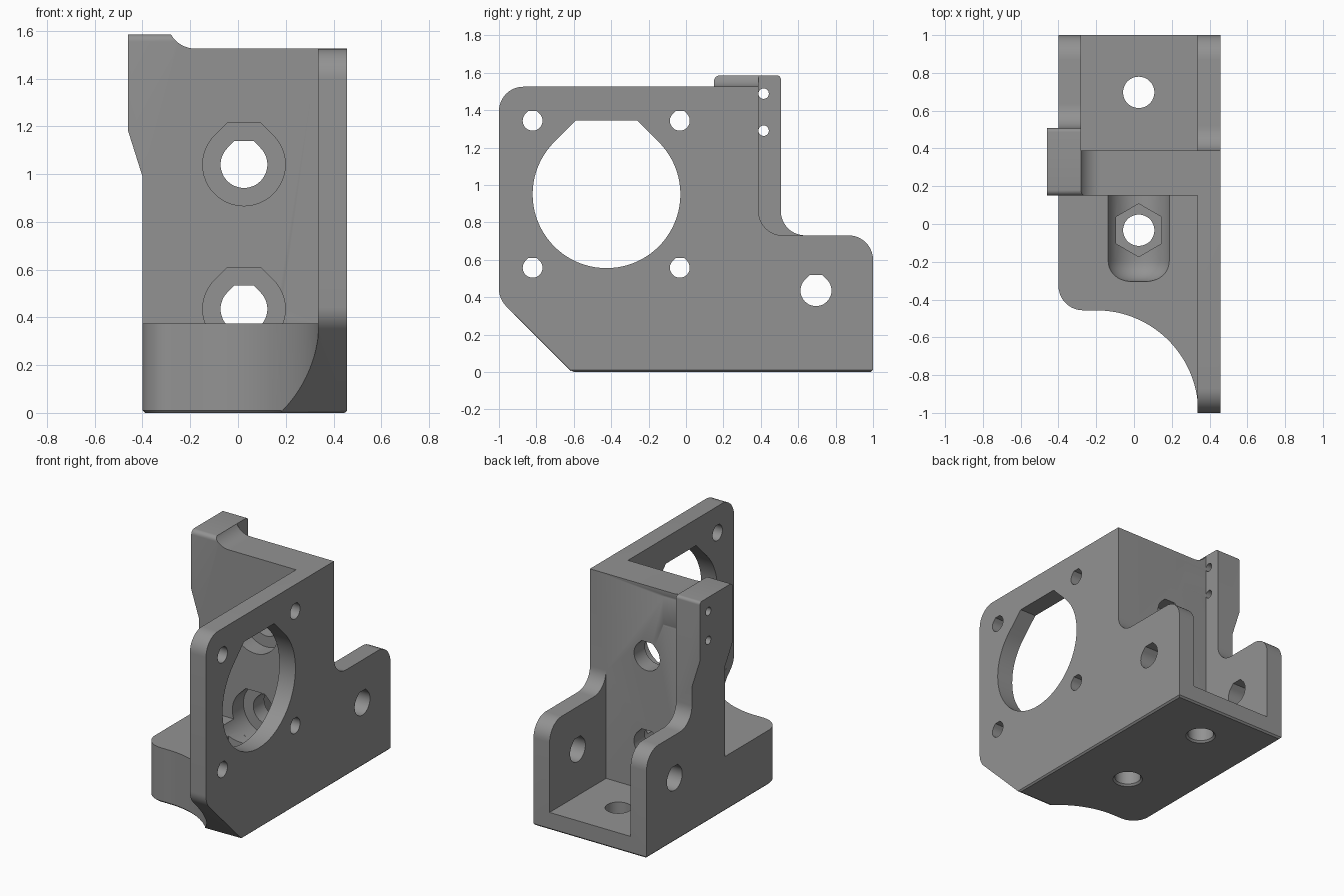
import bpy, bmesh, math
from mathutils import Vector

if "Cube" in bpy.data.objects:
    bpy.data.objects.remove(bpy.data.objects["Cube"])

grey = bpy.data.materials.new("mid grey")
grey.diffuse_color = (0.29, 0.29, 0.29, 1)
grey.use_nodes = True
grey.node_tree.nodes["Principled BSDF"].inputs["Base Color"].default_value = grey.diffuse_color


def rounded(points, n=10):
    """Polygon from (u, v) or (u, v, radius) corners, with filleted corners."""
    out = []
    for i, p in enumerate(points):
        c = Vector(p[:2])
        if len(p) == 2:
            out.append(c)
            continue
        a = (Vector(points[i - 1][:2]) - c).normalized()
        b = (Vector(points[(i + 1) % len(points)][:2]) - c).normalized()
        half = a.angle(b) / 2
        mid = c + (a + b).normalized() * p[2] / math.sin(half)
        s, e = c + a * p[2] / math.tan(half) - mid, c + b * p[2] / math.tan(half) - mid
        ang = math.pi - 2 * half
        for k in range(n + 1):
            t = k / n
            out.append(mid + (s * math.sin((1 - t) * ang) + e * math.sin(t * ang)) / math.sin(ang))
    return out


def arc(cu, cv, r, a0, a1, n):
    return [(cu + r * math.cos(math.radians(a0 + (a1 - a0) * k / n)),
             cv + r * math.sin(math.radians(a0 + (a1 - a0) * k / n))) for k in range(n + 1)]


def teardrop(cu, cv, r, n=36):
    """Circle with 45 degree shoulders and a flat top for printing."""
    w = r * (math.sqrt(2) - 1)
    return arc(cu, cv, r, 135, 405, n) + [(cu + w, cv + r), (cu - w, cv + r)]


def prism(name, poly, axis, a, b):
    """Extrude a polygon along an axis; x uses (y,z), y uses (x,z), z uses (x,y)."""
    place = {"x": lambda u, v, w: (w, u, v), "y": lambda u, v, w: (u, w, v),
             "z": lambda u, v, w: (u, v, w)}[axis]
    bm = bmesh.new()
    lo = [bm.verts.new(place(p[0], p[1], a)) for p in poly]
    hi = [bm.verts.new(place(p[0], p[1], b)) for p in poly]
    bm.faces.new(lo)
    bm.faces.new(hi)
    for i in range(len(poly)):
        j = (i + 1) % len(poly)
        bm.faces.new((lo[i], lo[j], hi[j], hi[i]))
    return finish(name, bm)


def finish(name, bm):
    bmesh.ops.recalc_face_normals(bm, faces=bm.faces)
    me = bpy.data.meshes.new(name)
    bm.to_mesh(me)
    bm.free()
    me.materials.append(grey)
    ob = bpy.data.objects.new(name, me)
    bpy.context.collection.objects.link(ob)
    return ob


def lathe(name, profile, origin, axis, n=48):
    """Revolve (radius, distance) points around the y or z axis."""
    bm = bmesh.new()
    rings = []
    for r, d in profile:
        ring = []
        for k in range(n):
            t = 2 * math.pi * k / n
            c, s = r * math.cos(t), r * math.sin(t)
            off = (c, d, s) if axis == "y" else (c, s, d)
            ring.append(bm.verts.new(Vector(origin) + Vector(off)))
        rings.append(ring)
    for p, q in zip(rings, rings[1:]):
        for k in range(n):
            bm.faces.new((p[k], p[(k + 1) % n], q[(k + 1) % n], q[k]))
    bm.faces.new(rings[0])
    bm.faces.new(rings[-1])
    return finish(name, bm)


def combine(ob, other, op):
    m = ob.modifiers.new(op, "BOOLEAN")
    m.operation, m.solver, m.object = op, "EXACT", other
    bpy.context.view_layer.objects.active = ob
    bpy.ops.object.modifier_apply(modifier=m.name)
    bpy.data.objects.remove(other)


def box(name, x0, x1, y0, y1, z0, z1):
    return prism(name, [(x0, y0), (x1, y0), (x1, y1), (x0, y1)], "z", z0, z1)


# Motor side plate
plate = rounded([(-0.61, 0), (1, 0), (1, 0.73, 0.13), (0.388, 0.73, 0.13),
                 (0.388, 1.525), (-1, 1.525, 0.13), (-1, 0.39, 0.13)])
body = prism("mounting_bracket", plate, "x", 0.335, 0.457)

# Front base block with swept corner, trimmed to the plate outline
foot = rounded([(-0.40, 0.30), (-0.40, -0.457, 0.13), (-0.21, -0.457)])
foot += arc(-0.2, -0.997, 0.54, 90, 0, 28) + [(0.40, -0.997), (0.40, 0.30)]
base = prism("base_block", foot, "z", 0, 0.375)
combine(base, prism("trim", plate, "x", -1, 1), "INTERSECT")
combine(body, base, "UNION")

# Cross wall and channel floor
combine(body, box("cross_wall", -0.40, 0.40, 0.15, 0.388, 0, 1.525), "UNION")
combine(body, box("channel_floor", -0.40, 0.40, 0.30, 1, 0, 0.12), "UNION")

# Left side wall
wall = rounded([(0.15, 0), (1, 0), (1, 0.73, 0.13), (0.507, 0.73, 0.13),
                (0.507, 1.3), (0.15, 1.3)])
combine(body, prism("left_wall", wall, "x", -0.40, -0.28), "UNION")

# Sensor lug with a filleted lip running onto the cross wall
lug = prism("sensor_lug", [(-0.28, 0.95), (-0.40, 0.95), (-0.40, 0.99), (-0.46, 1.18),
                           (-0.46, 1.585), (-0.28, 1.585)], "y", 0.15, 0.507)
lip = arc(-0.177, 1.645, 0.12, 210, 270, 8) + [(-0.177, 1.45), (-0.35, 1.45), (-0.35, 1.585)]
combine(lug, prism("lug_lip", lip, "y", 0.15, 0.388), "UNION")
soft = rounded([(0.15, 0.5), (0.507, 0.5), (0.507, 1.585, 0.02), (0.15, 1.585, 0.03)], 6)
combine(lug, prism("lug_trim", soft, "x", -1, 1), "INTERSECT")
combine(body, lug, "UNION")

# Small chamfer around the underside
bm = bmesh.new()
bm.from_mesh(body.data)
bmesh.ops.remove_doubles(bm, verts=bm.verts, dist=0.0005)
bmesh.ops.dissolve_limit(bm, angle_limit=0.01, verts=bm.verts, edges=bm.edges)
rim = [e for e in bm.edges if all(v.co.z < 0.001 for v in e.verts)
       and len(e.link_faces) == 2 and e.calc_face_angle() > 0.3]
bmesh.ops.bevel(bm, geom=rim, offset=0.011, segments=1, affect="EDGES")
bm.to_mesh(body.data)
bm.free()

# Motor opening and its four screw holes
cuts = [prism("motor_cut", teardrop(-0.425, 0.95, 0.395, 60), "x", 0.2, 0.6)]
for y in (-0.82, -0.033):
    for z in (0.557, 1.343):
        cuts.append(prism("screw_cut", teardrop(y, z, 0.053), "x", 0.2, 0.6))

# Side holes through both walls, and the two lug pin holes
cuts.append(prism("side_cut", teardrop(0.695, 0.435, 0.083), "x", -0.7, 0.7))
for z in (1.29, 1.488):
    cuts.append(prism("pin_cut", arc(0.415, z, 0.028, 0, 345, 23), "x", -0.7, -0.1))

# Counterbored holes through the cross wall
for z in (0.435, 1.04):
    cuts.append(prism("bolt_cut", teardrop(0.025, z, 0.098), "y", 0.1, 0.6))
    cuts.append(prism("counterbore_cut", teardrop(0.025, z, 0.173), "y", 0.1, 0.27))

# Round-ended access groove in the base block
end = [(0.063 + 0.11 * math.sin(t * math.pi / 20), -0.195 - 0.11 * math.cos(t * math.pi / 20))
       for t in range(11)]
cuts.append(lathe("groove_cut", end + [(0.173, 0.15)], (0.025, 0, 0.435), "y"))

# Hexagonal nut pocket and floor holes with chamfered mouths
hexagon = arc(0.025, -0.033, 0.14, 30, 330, 5)
cuts.append(prism("nut_cut", hexagon, "z", 0.12, 0.45))
for y in (-0.033, 0.697):
    cuts.append(lathe("floor_cut", [(0.105, -0.01), (0.083, 0.012), (0.083, 0.3)],
                      (0.025, y, 0), "z", 36))
for c in cuts:
    combine(body, c, "DIFFERENCE")

# Smooth the fillets and bores, keeping crisp edges
bpy.ops.object.select_all(action="DESELECT")
body.select_set(True)
bpy.context.view_layer.objects.active = body
bpy.ops.object.shade_smooth_by_angle(angle=math.radians(25))
